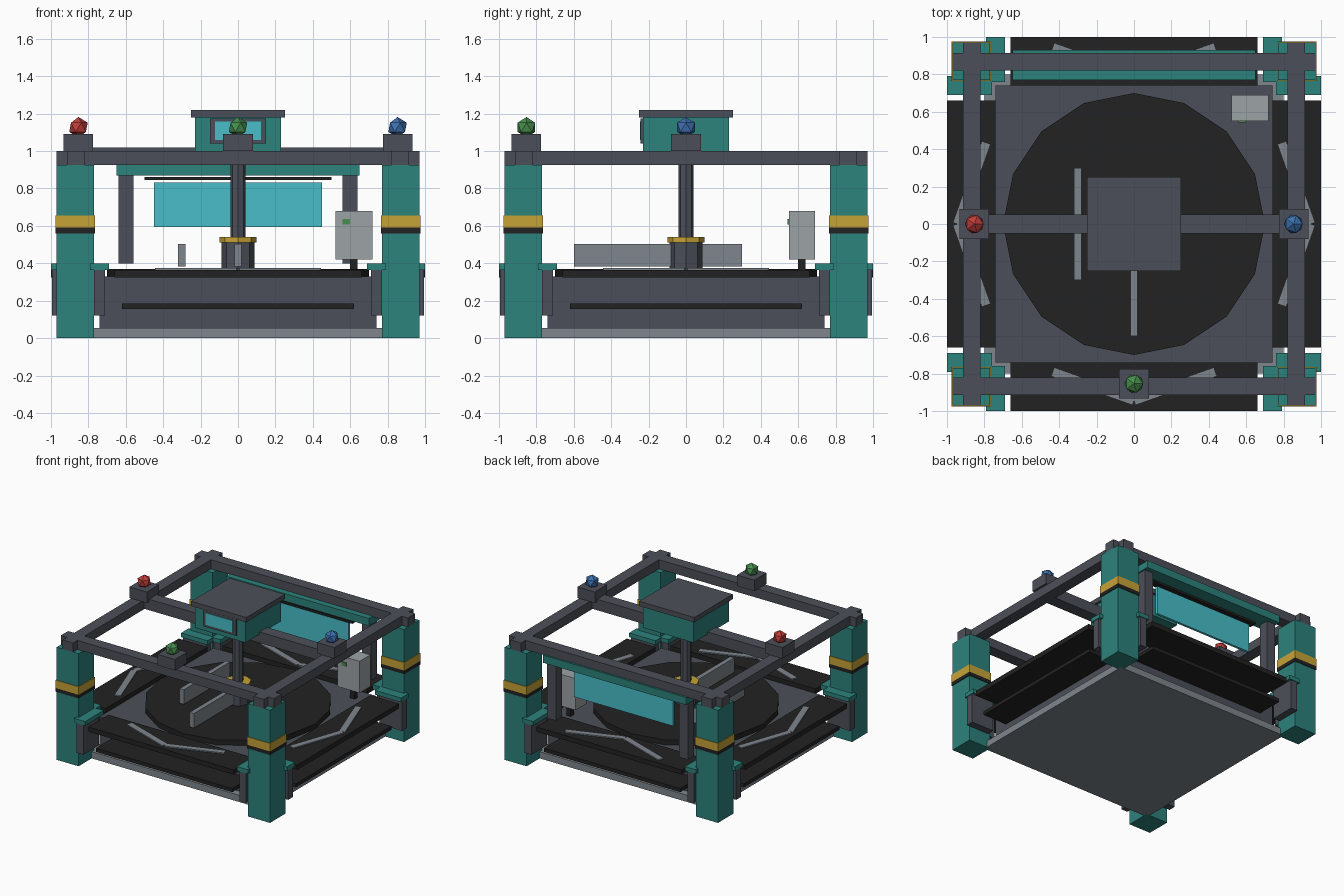
import bpy, math
from mathutils import Matrix, Vector

cube = bpy.data.objects.get("Cube")
if cube:
    bpy.data.objects.remove(cube, do_unlink=True)


def material(name, rgb):
    linear = [((c / 255 + 0.055) / 1.055) ** 2.4 for c in rgb]
    m = bpy.data.materials.new(name)
    m.use_nodes = True
    m.diffuse_color = (*linear, 1)
    m.node_tree.nodes["Principled BSDF"].inputs["Base Color"].default_value = (*linear, 1)
    return m


teal = material("teal paint", (44, 130, 124))
steel = material("dark steel", (75, 79, 88))
black = material("black rubber", (34, 34, 34))
grey = material("mid grey metal", (126, 134, 140))
pale = material("pale grey metal", (156, 162, 166))
yellow = material("warning yellow", (198, 163, 54))
cyan = material("cyan screen", (72, 190, 202))
red = material("red light", (190, 62, 58))
green = material("green light", (72, 142, 78))
blue = material("blue light", (62, 112, 175))


def finish(name, mat, turn=0):
    ob = bpy.context.object
    ob.name = name
    ob.data.materials.append(mat)
    # Quarter turns about the model's centre place repeated sides
    ob.data.transform(Matrix.Rotation(math.radians(90 * turn), 4, 'Z') @ ob.matrix_basis)
    ob.matrix_basis = Matrix.Identity(4)
    return ob


def box(name, x, y, z, mat, turn=0):
    lo, hi = Vector((x[0], y[0], z[0])), Vector((x[1], y[1], z[1]))
    bpy.ops.mesh.primitive_cube_add(size=1, location=(lo + hi) / 2)
    bpy.context.object.scale = hi - lo
    bpy.context.view_layer.update()
    return finish(name, mat, turn)


def cylinder(name, sides, radius, z, mat):
    bpy.ops.mesh.primitive_cylinder_add(vertices=sides, radius=radius, depth=z[1] - z[0],
                                        location=(0, 0, (z[0] + z[1]) / 2))
    return finish(name, mat)


def strip(name, a, b, width, z, mat, turn):
    a, b = Vector(a), Vector(b)
    d, mid = b - a, (a + b) / 2
    bpy.ops.mesh.primitive_cube_add(size=1, location=(mid.x, mid.y, sum(z) / 2),
                                    rotation=(0, 0, math.atan2(d.y, d.x)))
    bpy.context.object.scale = (d.length, width, z[1] - z[0])
    bpy.context.view_layer.update()
    return finish(name, mat, turn)


# Base, body and turntable
box("base_plate", (-.8, .8), (-.8, .8), (0, .055), grey)
box("body", (-.74, .74), (-.74, .74), (.055, .328), steel)
bpy.ops.mesh.primitive_cylinder_add(vertices=16, radius=.7, depth=.042, location=(0, 0, .349))
finish("turntable", black)

# Four sides: front, left, back, right
for turn, side in enumerate(("front", "left", "back", "right")):
    box(side + "_upper_shelf", (-.66, .66), (-1, -.74), (.325, .365), black, turn)
    box(side + "_lower_shelf", (-.62, .62), (-.96, -.73), (.155, .185), black, turn)
    box(side + "_top_beam", (-.97, .97), (-.915, -.82), (.925, 1), steel, turn)
    tip, end = (-.79, -.945) if side == "back" else (-.945, -.79)
    for s in (-1, 1):
        strip(side + "_arrow_strip", (0, tip), (s * .435, end), .05, (.365, .374), grey, turn)

    # Corner pillar with warning bands and two brackets
    box(side + "_pillar", (.77, .97), (-.97, -.77), (0, .925), teal, turn)
    box(side + "_yellow_band", (.765, .975), (-.975, -.765), (.59, .655), yellow, turn)
    box(side + "_black_band", (.765, .975), (-.975, -.765), (.56, .59), black, turn)
    box(side + "_bracket_post_a", (.71, .77), (-.995, -.79), (.12, .365), steel, turn)
    box(side + "_bracket_post_b", (.79, .995), (-.77, -.71), (.12, .365), steel, turn)
    box(side + "_bracket_cap_a", (.69, .79), (-1, -.76), (.365, .4), teal, turn)
    box(side + "_bracket_cap_b", (.76, 1), (-.79, -.69), (.365, .4), teal, turn)

# Signal lights on the beams
for name, x, y, mat in (("red", -.853, 0, red), ("green", 0, -.853, green), ("blue", .853, 0, blue)):
    box(name + "_lamp_base", (x - .079, x + .079), (y - .079, y + .079), (1.0, 1.09), steel)
    bpy.ops.mesh.primitive_ico_sphere_add(subdivisions=1, radius=.055, location=(x, y, 1.127))
    finish(name + "_lamp", mat)

# Cross beam and overhead head unit
box("cross_beam", (-.85, .85), (-.05, .05), (.93, 1.02), steel)
box("head_box", (-.23, .23), (-.23, .23), (1, 1.18), teal)
box("head_roof", (-.25, .25), (-.25, .25), (1.18, 1.22), steel)
box("head_screen_frame", (-.15, .15), (-.242, -.225), (1.04, 1.175), steel)
box("head_screen", (-.122, .122), (-.247, -.24), (1.06, 1.158), cyan)

# Central spindle
cylinder("spindle", 8, .04, (.5, 1), steel)
cylinder("spindle_base", 8, .088, (.365, .515), steel)
cylinder("spindle_collar", 8, .1, (.512, .54), yellow)

# Upright fins on the turntable
box("front_fin", (-.019, .019), (-.6, 0), (.383, .503), grey)
box("side_fin", (-.32, -.282), (-.3, .3), (.383, .503), grey)

# Rear gate with hanging screen
box("gate_header", (-.65, .65), (.77, .93), (.868, .93), teal)
box("gate_rail", (-.5, .5), (.77, .83), (.845, .862), black)
box("gate_screen", (-.45, .45), (.79, .81), (.595, .832), cyan)
for s, side in ((-1, "right"), (1, "left")):
    box(side + "_gate_post", (s * .6 - .04, s * .6 + .04), (.81, .89), (.4, .87), steel)

# Control cabinet
box("control_leg", (.6, .64), (.6, .64), (.325, .42), black)
box("control_cabinet", (.52, .72), (.55, .69), (.42, .68), pale)
box("control_button", (.56, .6), (.542, .551), (.607, .637), green)
